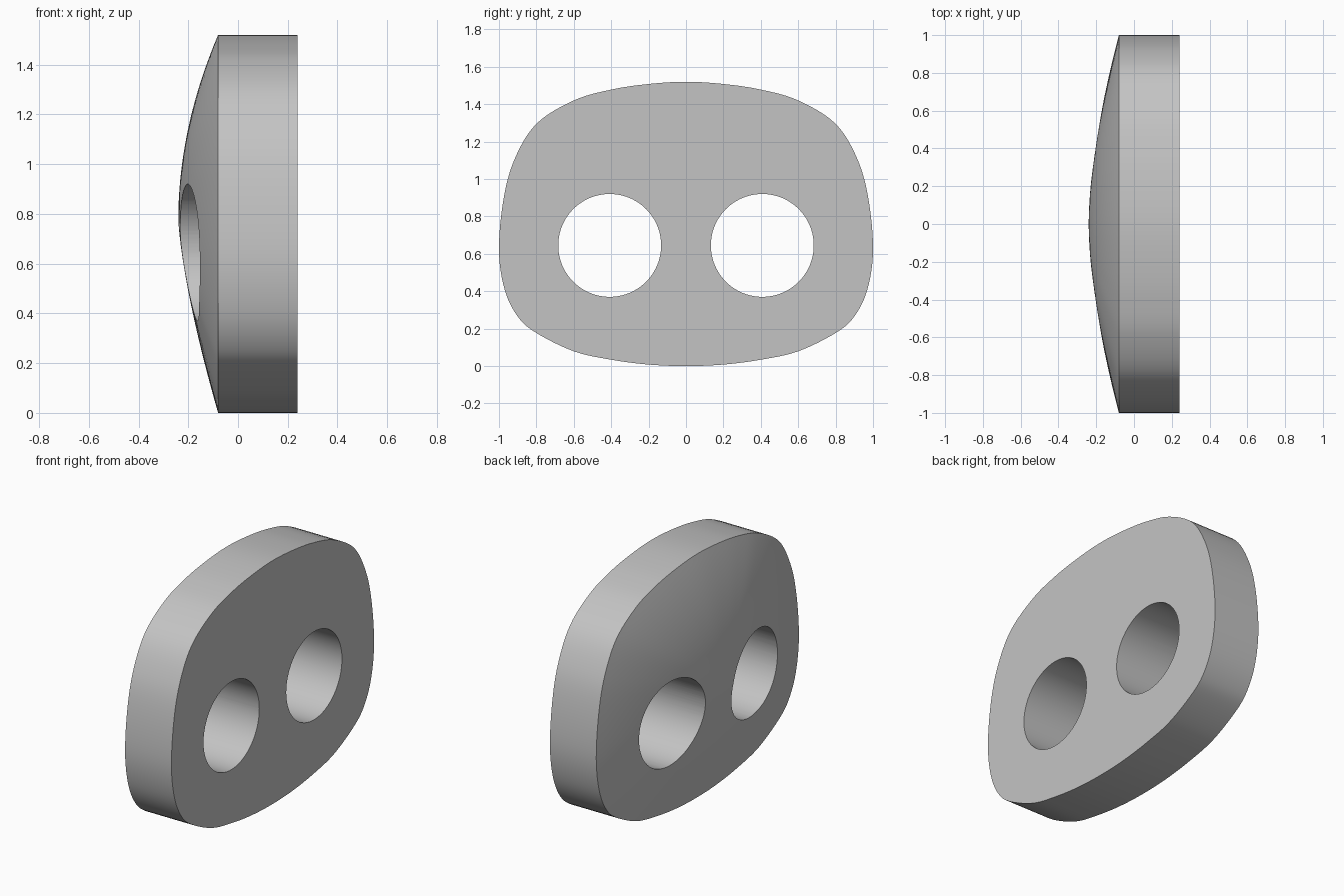
import bpy
import bmesh
import math
from mathutils import Vector

cube = bpy.data.objects.get("Cube")
if cube:
    bpy.data.objects.remove(cube, do_unlink=True)

BACK, RIM, APEX = 0.24, -0.08, -0.24
CENTRE = Vector((0, 0.78))

# Half outline in (y, z), from top to bottom
HALF = [(0, 1.52), (0.2, 1.508), (0.4, 1.478), (0.6, 1.42), (0.8, 1.295),
        (0.917, 1.105), (0.976, 0.89), (1.0, 0.62), (0.97, 0.41), (0.9, 0.265),
        (0.8, 0.177), (0.6, 0.079), (0.4, 0.034), (0.2, 0.008), (0, 0)]


def closed_spline(points, steps):
    """Catmull-Rom curve through a closed loop of points."""
    result = []
    n = len(points)
    for i in range(n):
        a, b, c, d = (Vector(points[(i + k) % n]) for k in (-1, 0, 1, 2))
        for s in range(steps):
            t = s / steps
            result.append(0.5 * (2 * b + (c - a) * t
                                 + (2 * a - 5 * b + 4 * c - d) * t ** 2
                                 + (3 * b - a - 3 * c + d) * t ** 3))
    return result


def dome_x(t, direction):
    """Dome depth: rounder towards the top, flatter towards the bottom."""
    power = 1.68 + 0.28 * direction.normalized().y
    return APEX + (RIM - APEX) * t ** power


outline = closed_spline(HALF + [(-y, z) for y, z in HALF[-2:0:-1]], 6)

# Plate: flat face, straight wall and domed face
bm = bmesh.new()
rings = [[bm.verts.new((BACK, p.x, p.y)) for p in outline]]
RINGS = 20
for k in range(RINGS, 0, -1):
    t = k / RINGS
    ring = []
    for p in outline:
        q = CENTRE + (p - CENTRE) * t
        ring.append(bm.verts.new((dome_x(t, p - CENTRE), q.x, q.y)))
    rings.append(ring)
apex = bm.verts.new((APEX, CENTRE.x, CENTRE.y))
count = len(outline)
bm.faces.new(rings[0])
for first, second in zip(rings, rings[1:]):
    for i in range(count):
        j = (i + 1) % count
        bm.faces.new((first[i], first[j], second[j], second[i]))
for i in range(count):
    bm.faces.new((rings[-1][i], rings[-1][(i + 1) % count], apex))
bmesh.ops.recalc_face_normals(bm, faces=bm.faces)
mesh = bpy.data.meshes.new("domed_plate")
bm.to_mesh(mesh)
bm.free()
plate = bpy.data.objects.new("domed_plate", mesh)
bpy.context.collection.objects.link(plate)

# Material
grey = bpy.data.materials.new("light_grey")
grey.use_nodes = True
colour = (0.55, 0.55, 0.55, 1)
grey.diffuse_color = colour
grey.node_tree.nodes["Principled BSDF"].inputs["Base Color"].default_value = colour
mesh.materials.append(grey)

# Two round through holes
for side, name in ((1, "right_hole_cutter"), (-1, "left_hole_cutter")):
    bpy.ops.mesh.primitive_cylinder_add(
        vertices=96, radius=0.275, depth=1,
        location=(0, side * 0.408, 0.645), rotation=(0, math.pi / 2, 0))
    cutter = bpy.context.object
    cutter.name = name
    cutter.hide_render = True
    cutter.data.materials.append(grey)
    cut = plate.modifiers.new(name, 'BOOLEAN')
    cut.operation = 'DIFFERENCE'
    cut.solver = 'EXACT'
    cut.object = cutter
    bpy.ops.object.select_all(action='DESELECT')
    plate.select_set(True)
    bpy.context.view_layer.objects.active = plate
    bpy.ops.object.modifier_apply(modifier=name)
    bpy.data.objects.remove(cutter, do_unlink=True)

# Smooth walls and dome, sharp rims
bpy.ops.object.shade_smooth_by_angle(angle=math.radians(30))
